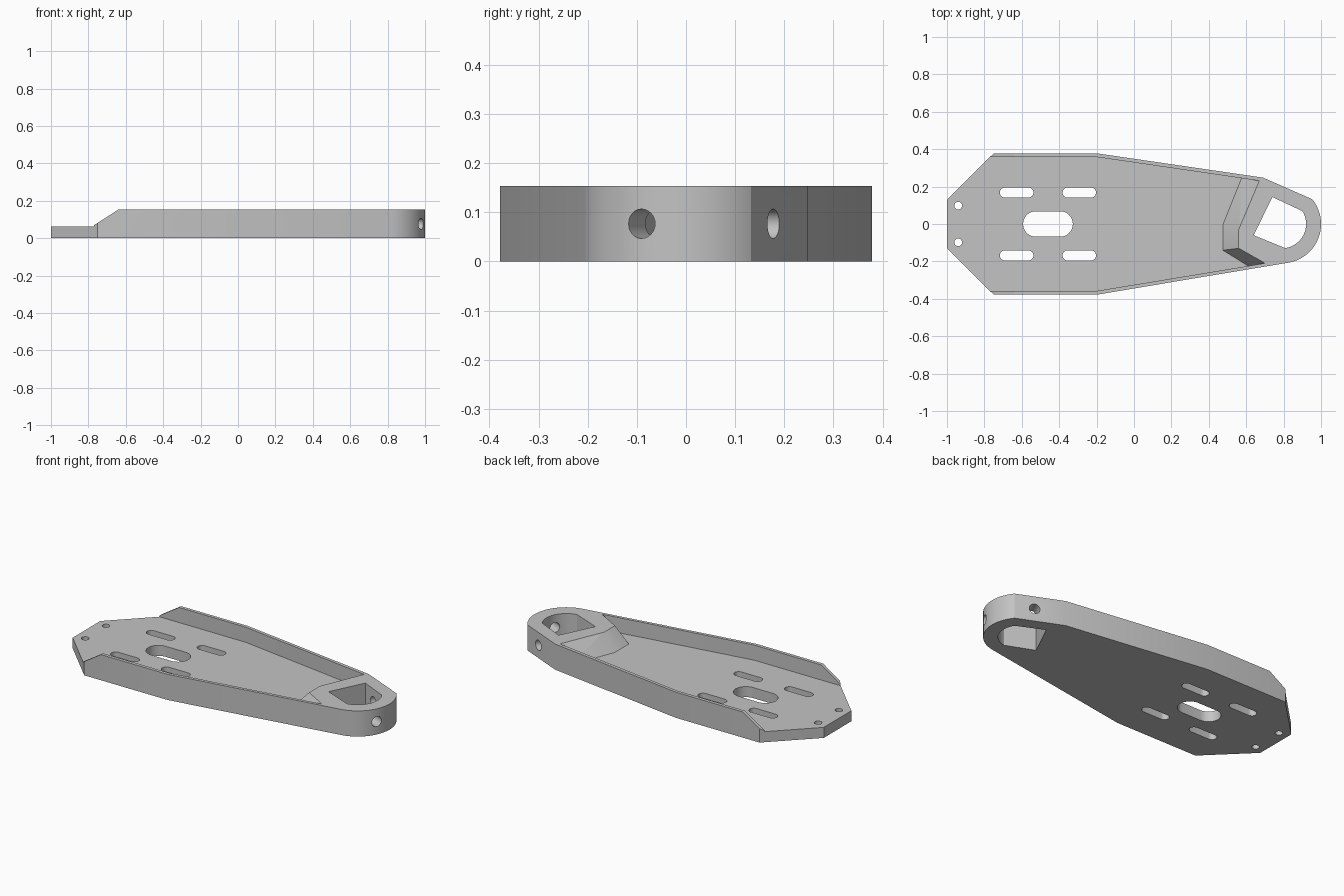
import bpy
import bmesh
from math import cos, sin, radians
from mathutils import Vector

cube = bpy.data.objects.get("Cube")
if cube:
    bpy.data.objects.remove(cube, do_unlink=True)

HEIGHT, FLOOR, RIM = 0.153, 0.063, 0.02
NOSE = Vector((0.79, 0.0))

grey = bpy.data.materials.new("plain_grey")
grey.use_nodes = True
grey.diffuse_color = (0.55, 0.55, 0.55, 1)
grey.node_tree.nodes["Principled BSDF"].inputs["Base Color"].default_value = grey.diffuse_color


def loft(name, lower, upper):
    """Solid between two matching loops of 3D points."""
    bm = bmesh.new()
    a = [bm.verts.new(p) for p in lower]
    b = [bm.verts.new(p) for p in upper]
    bm.faces.new(a)
    bm.faces.new(b)
    for i in range(len(a)):
        j = (i + 1) % len(a)
        bm.faces.new((a[i], a[j], b[j], b[i]))
    bmesh.ops.recalc_face_normals(bm, faces=bm.faces)
    mesh = bpy.data.meshes.new(name)
    bm.to_mesh(mesh)
    bm.free()
    mesh.materials.append(grey)
    obj = bpy.data.objects.new(name, mesh)
    bpy.context.scene.collection.objects.link(obj)
    return obj


def prism(name, pts, z0, z1):
    return loft(name, [(x, y, z0) for x, y in pts], [(x, y, z1) for x, y in pts])


def arc(center, r, start, end, n):
    angles = [radians(start + (end - start) * i / n) for i in range(n + 1)]
    return [(center[0] + r * cos(t), center[1] + r * sin(t)) for t in angles]


def slot(x0, x1, y, r):
    """Through slot with rounded ends, or a round hole when x0 equals x1."""
    pts = arc((x1, y), r, -90, 90, 16) + arc((x0, y), r, 90, 270, 16)
    if x0 == x1:
        pts = arc((x0, y), r, 0, 345, 23)
    return prism("slot_cutter", pts, -0.1, 0.3)


def side_hole(x, y, angle, r=0.03, half=0.12):
    """Horizontal round hole through the nose wall."""
    d = Vector((cos(radians(angle)), sin(radians(angle)), 0))
    side = Vector((-d.y, d.x, 0))
    mid = Vector((x, y, HEIGHT / 2))
    ring = [mid + side * u + Vector((0, 0, v)) for u, v in arc((0, 0), r, 0, 345, 23)]
    return loft("side_hole_cutter", [p - d * half for p in ring], [p + d * half for p in ring])


# Main plate with rounded nose
outline = [(-0.2, 0.378), (-0.75, 0.378), (-1, 0.13), (-1, -0.13), (-0.75, -0.378), (-0.2, -0.378)]
outline += arc(NOSE, 0.21, -81, 39, 40) + [(0.69, 0.248)]
plate = prism("arm_plate", outline, 0, HEIGHT)


# Recessed floor, bounded by thin side rims and the ramp below the nose
def left_wall(x):
    return (x, 0.378 - RIM - 0.146 * (x + 0.2))


def right_wall(x):
    return (x, -0.378 + RIM + 0.165 * (x + 0.2))


ramp_foot = [left_wall(0.575), (0.475, -0.005), (0.475, -0.14), right_wall(0.61)]
ramp_top = [left_wall(0.67), (0.56, -0.03), (0.56, -0.13), right_wall(0.70)]
edge = 0.378 - RIM
back = [(-0.2, -edge), (-1.2, -edge), (-1.2, edge), (-0.2, edge)]
over = 1.1
lower = [(x, y, FLOOR) for x, y in ramp_foot + back]
upper = [tuple(Vector(p).lerp(Vector(q), over)) + (FLOOR + over * (HEIGHT - FLOOR),)
         for p, q in zip(ramp_foot + back, ramp_top + back)]
cutters = [loft("floor_cutter", lower, upper)]

# Sloped tail ends of the rims
profile = [(-1.2, FLOOR), (-0.78, FLOOR), (-0.57, 0.198), (-1.2, 0.198)]
cutters.append(loft("rim_end_cutter", [(x, -0.5, z) for x, z in profile],
                    [(x, 0.5, z) for x, z in profile]))

# Nose window: a square corner opening into a round
window = arc(NOSE, 0.13, -82, 32, 32) + [(0.74, 0.144), (0.64, -0.06)]
cutters.append(prism("window_cutter", window, -0.1, 0.3))

# Slots and tail holes
for s in (-1, 1):
    cutters += [slot(-0.69, -0.565, s * 0.168, 0.027),
                slot(-0.355, -0.23, s * 0.168, 0.027),
                slot(-0.94, -0.94, s * 0.098, 0.021)]
cutters.append(slot(-0.525, -0.395, 0, 0.068))

# Two cross holes in the nose
cutters += [side_hole(0.98, -0.091, -25), side_hole(0.85, 0.178, 65)]

bpy.context.view_layer.objects.active = plate
for c in cutters:
    c.hide_render = True
    mod = plate.modifiers.new("cut", 'BOOLEAN')
    mod.operation = 'DIFFERENCE'
    mod.solver = 'EXACT'
    mod.object = c
    bpy.ops.object.modifier_apply(modifier=mod.name)
    bpy.data.objects.remove(c, do_unlink=True)

bpy.ops.object.select_all(action='DESELECT')
plate.select_set(True)
bpy.ops.object.shade_smooth_by_angle(angle=radians(20))
